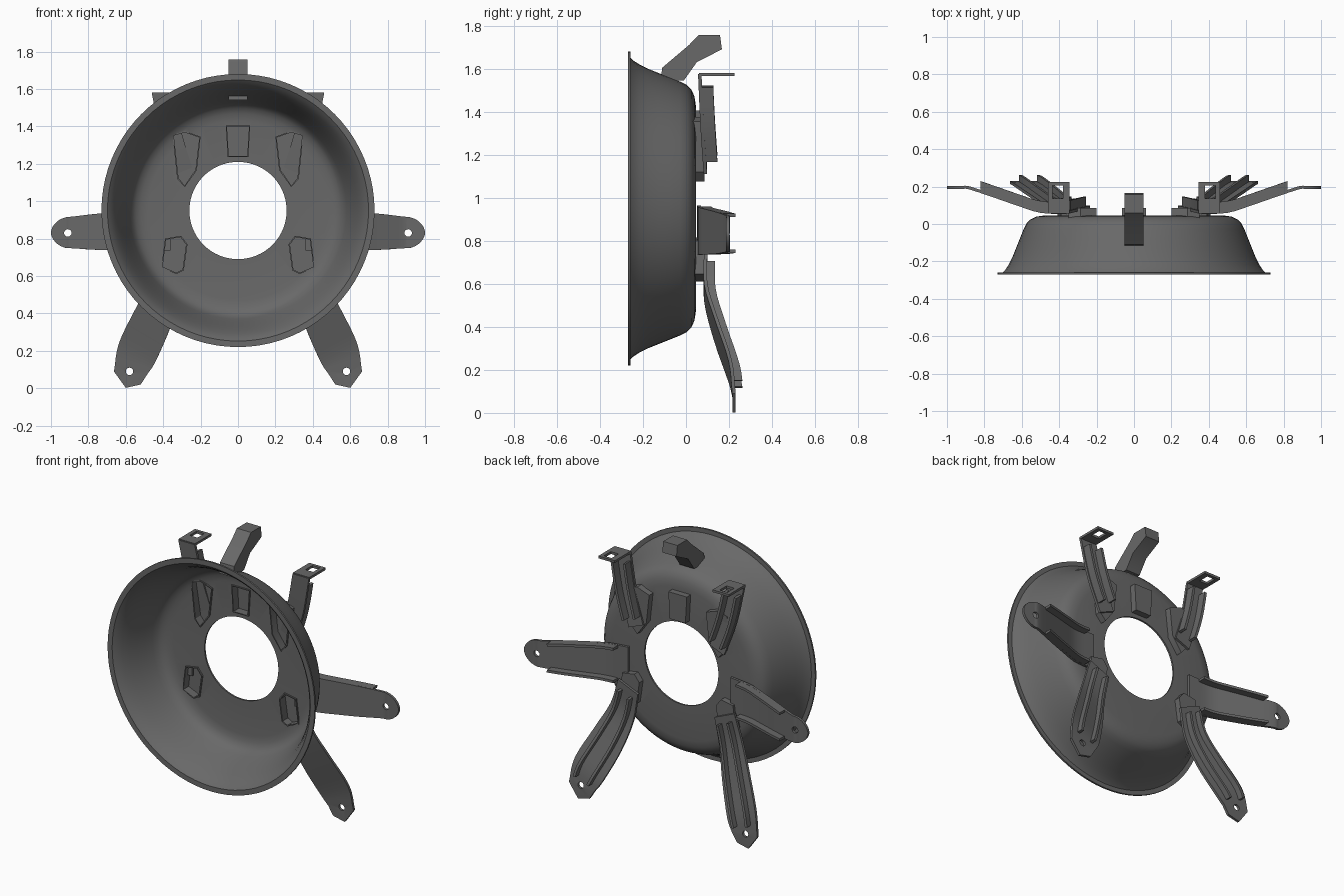
import bpy, bmesh, math
from mathutils import Vector

cube = bpy.data.objects.get("Cube")
if cube:
    bpy.data.objects.remove(cube, do_unlink=True)

# One painted metal colour for everything
metal = bpy.data.materials.new("dark grey metal")
metal.use_nodes = True
grey = (0.14, 0.14, 0.14, 1)
metal.diffuse_color = grey
metal.node_tree.nodes["Principled BSDF"].inputs["Base Color"].default_value = grey


def add_object(name, bm):
    bmesh.ops.recalc_face_normals(bm, faces=bm.faces)
    mesh = bpy.data.meshes.new(name)
    bm.to_mesh(mesh)
    bm.free()
    mesh.materials.append(metal)
    obj = bpy.data.objects.new(name, mesh)
    bpy.context.collection.objects.link(obj)
    return obj


def solidify(obj, thickness, offset=0):
    mod = obj.modifiers.new("thickness", "SOLIDIFY")
    mod.thickness = thickness
    mod.offset = offset


def mirror(obj):
    obj.modifiers.new("mirror", "MIRROR").use_mirror_merge = False


def cut(obj, cutter):
    mod = obj.modifiers.new("cut", "BOOLEAN")
    mod.operation = "DIFFERENCE"
    mod.object = cutter
    mod.solver = "EXACT"
    cutter.hide_render = True
    cutters.append(cutter)


def prism(name, outline, y0, y1, open_front=False):
    """Extrude an x-z outline along y."""
    bm = bmesh.new()
    front = [bm.verts.new((x, y0, z)) for x, z in outline]
    back = [bm.verts.new((x, y1, z)) for x, z in outline]
    n = len(outline)
    for i in range(n):
        j = (i + 1) % n
        bm.faces.new((front[i], front[j], back[j], back[i]))
    bm.faces.new(back)
    if not open_front:
        bm.faces.new(front)
    return add_object(name, bm)


def disc(x, z, r, n=20):
    return [(x + r * math.cos(math.tau * i / n), z + r * math.sin(math.tau * i / n))
            for i in range(n)]


def smooth_path(stations, steps=4):
    """Catmull-Rom through stations of (edge a x, z, edge b x, z, y)."""
    pts = [Vector(s) for s in stations]
    pts = [2 * pts[0] - pts[1]] + pts + [2 * pts[-1] - pts[-2]]
    out = []
    for i in range(1, len(pts) - 2):
        p, q, r, s = pts[i - 1:i + 3]
        for k in range(steps):
            t = k / steps
            out.append(0.5 * (2 * q + (r - p) * t + (2 * p - 5 * q + 4 * r - s) * t * t
                              + (3 * q - p - 3 * r + s) * t ** 3))
    return out + [pts[-2]]


def ladder(name, pairs, thickness):
    """Sheet spanning a row of point pairs, given a thickness."""
    bm = bmesh.new()
    rows = [(bm.verts.new(a), bm.verts.new(b)) for a, b in pairs]
    for (a, b), (c, d) in zip(rows, rows[1:]):
        bm.faces.new((a, b, d, c))
    obj = add_object(name, bm)
    solidify(obj, thickness)
    return obj


def bent_arm(name, path, rib_at, rib_span, rib_height):
    """Bent sheet strip with two stiffening ribs on its back."""
    strip = ladder(name, [((s[0], s[4], s[1]), (s[2], s[4], s[3])) for s in path], 0.016)
    first, last = (round(f * (len(path) - 1)) for f in rib_span)
    for label, t in zip(("outer", "inner"), rib_at):
        pairs = []
        for s in path[first:last + 1]:
            p = Vector((s[0] + (s[2] - s[0]) * t, s[4], s[1] + (s[3] - s[1]) * t))
            pairs.append((p, p + Vector((0, rib_height, 0))))
        mirror(ladder(f"{name}_{label}_rib", pairs, 0.016))
    return strip


cutters = []

# Dish: lathed profile of (radius, y)
profile = [(0.73, -0.264), (0.70, -0.264), (0.685, -0.25), (0.665, -0.22), (0.645, -0.18),
           (0.625, -0.13), (0.605, -0.08), (0.585, -0.03), (0.57, 0.0), (0.55, 0.02),
           (0.52, 0.034), (0.48, 0.04), (0.26, 0.04)]
bm = bmesh.new()
verts = [bm.verts.new((r, y, 0.95)) for r, y in profile]
edges = [bm.edges.new(pair) for pair in zip(verts, verts[1:])]
bmesh.ops.spin(bm, geom=verts + edges, cent=(0, 0, 0.95), axis=(0, 1, 0),
               angle=math.tau, steps=80)
bmesh.ops.remove_doubles(bm, verts=bm.verts, dist=0.0005)
dish = add_object("dish", bm)
solidify(dish, 0.011)

# Stamped pads, recessed from the front and raised at the back
pads = {
    "upper_pad": [(0.35, 1.355), (0.285, 1.375), (0.20, 1.345), (0.22, 1.165),
                  (0.285, 1.075), (0.325, 1.12)],
    "lower_pad": [(0.39, 0.80), (0.305, 0.815), (0.27, 0.77), (0.29, 0.63),
                  (0.33, 0.61), (0.41, 0.645)],
    "top_pad": [(-0.065, 1.405), (0.065, 1.405), (0.055, 1.235), (-0.055, 1.235)],
}
for name, outline in pads.items():
    pad = prism(name, outline, 0.025, 0.085, open_front=True)
    cutter = prism(name + "_cutter", outline, 0.025, 0.15)
    solidify(pad, 0.008, -1)
    if name != "top_pad":
        mirror(pad)
        mirror(cutter)
    cut(dish, cutter)

# Side arms with rounded ends
side_path = smooth_path([
    (0.36, 0.965, 0.36, 0.735, 0.06), (0.5, 0.955, 0.5, 0.735, 0.068),
    (0.62, 0.945, 0.62, 0.737, 0.105), (0.75, 0.933, 0.75, 0.74, 0.15),
    (0.88, 0.918, 0.88, 0.748, 0.193), (0.92, 0.914, 0.92, 0.75, 0.195),
    (0.96, 0.897, 0.96, 0.767, 0.195), (0.988, 0.868, 0.988, 0.796, 0.195),
    (1.0, 0.84, 1.0, 0.824, 0.195)])
side_arm = bent_arm("side_arm", side_path, (0.04, 0.96), (0.06, 0.44), 0.055)
cut(side_arm, prism("side_hole_cutter", disc(0.91, 0.83, 0.02), 0.1, 0.3))
mirror(side_arm)

# Lower legs with pointed feet
leg_path = smooth_path([
    (0.41, 0.76, 0.27, 0.70, 0.092), (0.46, 0.60, 0.305, 0.52, 0.092),
    (0.54, 0.44, 0.36, 0.33, 0.14), (0.635, 0.245, 0.44, 0.145, 0.205),
    (0.663, 0.09, 0.485, 0.075, 0.223)]) + [(0.60, 0.002, 0.52, 0.02, 0.223)]
lower_leg = bent_arm("lower_leg", leg_path, (0.25, 0.75), (0.06, 0.82), 0.045)
cut(lower_leg, prism("leg_hole_cutter", disc(0.58, 0.09, 0.02), 0.1, 0.3))
mirror(lower_leg)

# Upper brackets with a slotted tab on top
bracket_path = smooth_path([
    (0.335, 1.11, 0.235, 1.15, 0.09), (0.41, 1.33, 0.30, 1.36, 0.075),
    (0.46, 1.575, 0.345, 1.575, 0.064)])
mirror(bent_arm("upper_bracket", bracket_path, (0.12, 0.88), (0.1, 0.9), 0.06))
tab = prism("bracket_tab", [(0.345, 1.565), (0.46, 1.565), (0.46, 1.58), (0.345, 1.58)],
            0.06, 0.225)
cut(tab, prism("slot_cutter", [(0.38, 1.5), (0.435, 1.5), (0.435, 1.6), (0.38, 1.6)],
               0.135, 0.205))
mirror(tab)

# Slanted block on top of the dish, profile in (y, z)
bm = bmesh.new()
side = bm.faces.new([bm.verts.new((-0.05, y, z)) for y, z in (
    (-0.12, 1.54), (-0.01, 1.545), (0.05, 1.63), (0.167, 1.69),
    (0.158, 1.757), (0.06, 1.757), (0.014, 1.71), (-0.11, 1.605))])
grown = bmesh.ops.extrude_face_region(bm, geom=[side], use_keep_orig=True)["geom"]
bmesh.ops.translate(bm, vec=(0.1, 0, 0),
                    verts=[g for g in grown if isinstance(g, bmesh.types.BMVert)])
add_object("top_block", bm)

# Bake the modifiers, drop the cutters and shade
bpy.context.view_layer.update()
graph = bpy.context.evaluated_depsgraph_get()
parts = [o for o in bpy.context.collection.objects
         if o.type == "MESH" and o not in cutters and metal.name in o.data.materials]
baked = [(o, bpy.data.meshes.new_from_object(o.evaluated_get(graph))) for o in parts]
for obj, mesh in baked:
    obj.modifiers.clear()
    obj.data = mesh
for cutter in cutters:
    bpy.data.objects.remove(cutter, do_unlink=True)
bpy.ops.object.select_all(action="DESELECT")
for obj in parts:
    obj.select_set(True)
bpy.context.view_layer.objects.active = dish
bpy.ops.object.shade_smooth_by_angle(angle=math.radians(30))
